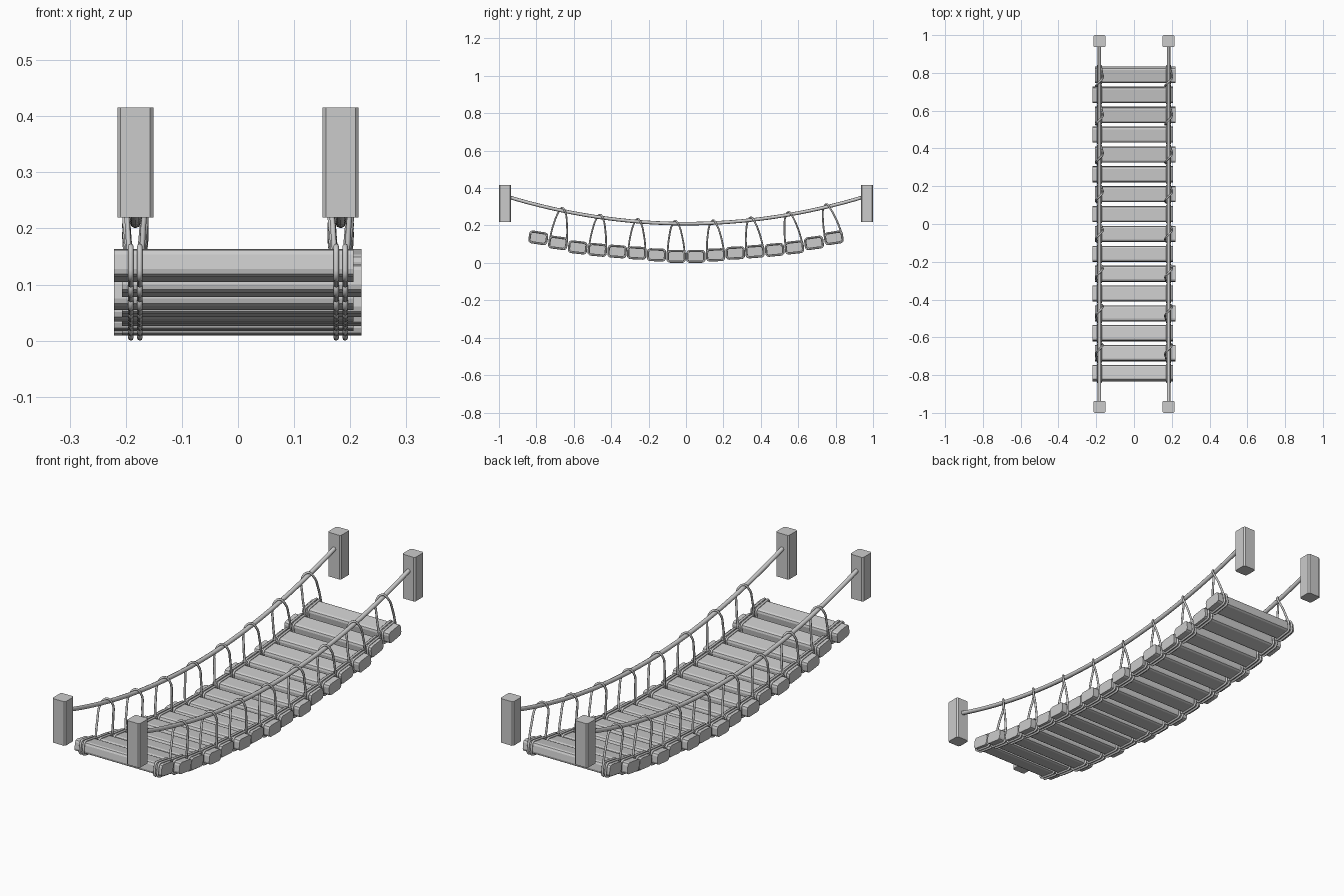
import bpy, bmesh
from math import atan, cos, sin, pi
from mathutils import Matrix, Vector

if "Cube" in bpy.data.objects:
    bpy.data.objects.remove(bpy.data.objects["Cube"])

RAIL_X = 0.183
PLANK_W, PLANK_T, PLANK_L = 0.084, 0.05, 0.427
CORD_R = 0.0048
HEIGHTS = [0.035, 0.043, 0.053, 0.061, 0.070, 0.083, 0.107, 0.134]  # centre to end


def rail_z(y):
    return 0.21 + 0.158 * y * y


def rounded_rect(w, h, r, n):
    """Points of a rounded rectangle, n segments per corner."""
    pts = []
    for k, (sx, sy) in enumerate([(1, 1), (-1, 1), (-1, -1), (1, -1)]):
        for i in range(n + 1):
            a = k * pi / 2 + i / n * pi / 2
            pts.append((sx * (w / 2 - r) + r * cos(a), sy * (h / 2 - r) + r * sin(a)))
    return pts


def prism(name, profile, length, matrix):
    """Extrude a profile in local XY along local Z, centred."""
    bm = bmesh.new()
    lo = [bm.verts.new((x, y, -length / 2)) for x, y in profile]
    hi = [bm.verts.new((x, y, length / 2)) for x, y in profile]
    n = len(profile)
    bm.faces.new(lo[::-1])
    bm.faces.new(hi)
    for i in range(n):
        j = (i + 1) % n
        bm.faces.new((lo[i], lo[j], hi[j], hi[i]))
    bm.transform(matrix)
    me = bpy.data.meshes.new(name)
    bm.to_mesh(me)
    bm.free()
    ob = bpy.data.objects.new(name, me)
    bpy.context.collection.objects.link(ob)
    return ob


def rope(name, paths, radius, smooth=False):
    """One curve object made of several round ropes: (points, closed)."""
    cu = bpy.data.curves.new(name, 'CURVE')
    cu.dimensions = '3D'
    cu.bevel_depth = radius
    cu.bevel_resolution = 2
    cu.use_fill_caps = True
    cu.resolution_u = 4
    for pts, closed in paths:
        if smooth:
            sp = cu.splines.new('BEZIER')
            sp.bezier_points.add(len(pts) - 1)
            for bp, p in zip(sp.bezier_points, pts):
                bp.co = p
                bp.handle_left_type = bp.handle_right_type = 'AUTO'
        else:
            sp = cu.splines.new('POLY')
            sp.points.add(len(pts) - 1)
            for q, p in zip(sp.points, pts):
                q.co = (*p, 1)
        sp.use_cyclic_u = closed
    ob = bpy.data.objects.new(name, cu)
    bpy.context.collection.objects.link(ob)
    return ob


# Posts and hand ropes
for sx, side in ((-1, "left"), (1, "right")):
    x = sx * RAIL_X
    for sy, end in ((-1, "front"), (1, "back")):
        prism(f"post_{side}_{end}", rounded_rect(0.064, 0.064, 0.006, 1), 0.196,
              Matrix.Translation((x, sy * 0.968, 0.318)))
    ys = [-0.96 + 1.92 * i / 32 for i in range(33)]
    rope(f"hand_rope_{side}", [([(x, y, rail_z(y)) for y in ys], False)], 0.0095)

# Planks, with cord lashings round each and hangers on every second one
plank_profile = rounded_rect(PLANK_T, PLANK_W, 0.012, 2)
ring_profile = rounded_rect(PLANK_W + 2 * CORD_R, PLANK_T + 2 * CORD_R, 0.015, 4)
to_x = Matrix.Rotation(pi / 2, 4, 'Y')
rings, hangers = [], []
for i in range(16):
    y = (i - 7.5) * 0.1053
    z = HEIGHTS[7 - i if i < 8 else i - 8]
    shift = -0.0075 if i % 2 == 0 else 0.0065
    frame = Matrix.Translation((0, y, z)) @ Matrix.Rotation(atan(0.2 * y), 4, 'X')
    prism(f"plank_{i + 1}", plank_profile, PLANK_L,
          frame @ Matrix.Translation((shift, 0, 0)) @ to_x)
    for sx in (-1, 1):
        x = sx * RAIL_X
        for d in (-0.008, 0.008):
            rings.append(([frame @ Vector((x + d, a, b)) for a, b in ring_profile], True))
        if i % 2:
            ty = y - 0.006 - 0.04 * y      # where the hanger crosses the rope
            tz = rail_z(ty)
            hw = PLANK_W / 2 + CORD_R
            legs = []
            for s in (-1, 1):
                base = frame @ Vector((x + s * 0.008, s * hw, 0.012))
                top = Vector((x + s * 0.0155, ty + s * 0.016, tz - 0.004))
                mid = base.lerp(top, 0.55) + Vector((s * 0.002, s * 0.006, 0))
                legs.append([base, mid, top])
            crown = Vector((x, ty, tz + 0.0145))
            hangers.append((legs[0] + [crown] + legs[1][::-1], False))
rope("plank_lashings", rings, CORD_R)
rope("hanger_cords", hangers, CORD_R, smooth=True)
